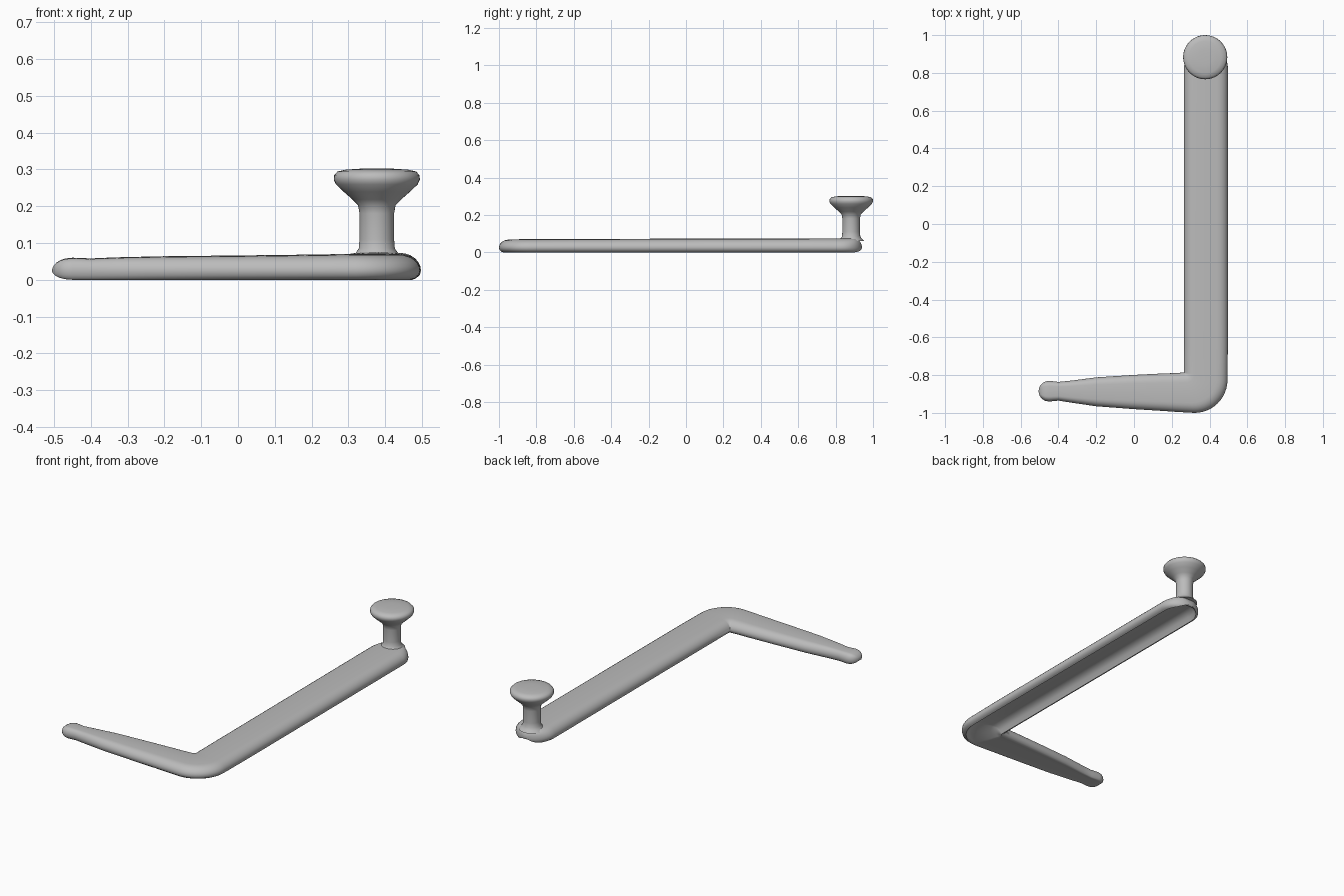
import bpy, bmesh
from math import sin, cos, pi, sqrt, radians

cube = bpy.data.objects.get("Cube")
if cube:
    bpy.data.objects.remove(cube, do_unlink=True)

grey = bpy.data.materials.new("plain grey")
grey.use_nodes = True
COLOUR = (0.5, 0.5, 0.5, 1)
grey.diffuse_color = COLOUR
grey.node_tree.nodes["Principled BSDF"].inputs["Base Color"].default_value = COLOUR


def loft(name, rings):
    """Skin a list of closed rings and cap both ends."""
    bm = bmesh.new()
    loops = [[bm.verts.new(p) for p in ring] for ring in rings]
    n = len(rings[0])
    for a, b in zip(loops, loops[1:]):
        for i in range(n):
            j = (i + 1) % n
            bm.faces.new((a[i], a[j], b[j], b[i]))
    bm.faces.new(loops[0])
    bm.faces.new(loops[-1])
    bmesh.ops.remove_doubles(bm, verts=bm.verts, dist=0.0003)
    bmesh.ops.recalc_face_normals(bm, faces=bm.faces)
    mesh = bpy.data.meshes.new(name)
    bm.to_mesh(mesh)
    bm.free()
    mesh.materials.append(grey)
    obj = bpy.data.objects.new(name, mesh)
    bpy.context.collection.objects.link(obj)
    bpy.ops.object.select_all(action='DESELECT')
    obj.select_set(True)
    bpy.context.view_layer.objects.active = obj
    bpy.ops.object.shade_smooth_by_angle(angle=radians(50))
    return obj


def section(left, right, height, groove, k=1):
    """Rounded bar section between two edge points, with a groove beneath."""
    low = 0.025
    outline = [(0.06, 0.004), (0.015, 0.012), (0, low)]
    for i in range(1, 7):                       # rounded shoulder
        a = i * pi / 12
        outline.append((0.25 * (1 - cos(a)), low + (height - low) * 0.96 * sin(a)))
    half = outline + [(0.38, height * 0.99)]
    pts = half + [(0.5, height)] + [(1 - t, z) for t, z in reversed(half)]
    # underside, back from the right rim to the left rim
    under = [(0.1, 0), (0.15, groove * 0.5), (0.22, groove * 0.9), (0.35, groove)]
    pts += [(1 - t, z) for t, z in under] + list(reversed(under))
    return [(left[0] + (right[0] - left[0]) * t,
             left[1] + (right[1] - left[1]) * t,
             low + (z - low) * k) for t, z in pts]


rings = []

# Short arm: rounded tip, slight neck, then widening to the corner
TIP, R = -0.505, 0.055
for a in (0, 0.2, 0.4, 0.65, 0.9, 1.2, pi / 2):
    x, w = TIP + R * (1 - cos(a)), R * sin(a)
    rings.append(section((x, -0.885 + w), (x, -0.885 - w), 0.06, 0, sin(a)))
for x, inner, outer, height in ((-0.40, -0.836, -0.935, 0.058),
                                (-0.33, -0.829, -0.946, 0.061),
                                (-0.20, -0.812, -0.965, 0.064),
                                (0.00, -0.799, -0.980, 0.066),
                                (0.16, -0.791, -0.990, 0.068),
                                (0.23, -0.789, -0.995, 0.069)):
    rings.append(section((x, inner), (x, outer), height, 0.002))

# Corner: fan about the inner corner, sweeping the outer rounded edge
INNER = (0.265, -0.785)
for i in range(13):
    a = -pi / 2 + i * pi / 24
    outer = (0.32 + 0.175 * cos(a), -0.825 + 0.175 * sin(a))
    rings.append(section(INNER, outer, 0.07, 0.003 + 0.035 * i / 12))

# Long arm: straight channel with a half-round end
LEFT, RIGHT, END = 0.265, 0.497, 0.825
for i in range(1, 10):
    y = -0.785 + (END + 0.785) * i / 10
    rings.append(section((LEFT, y), (RIGHT, y), 0.071 + 0.004 * i / 9, 0.048))
mid, rad = (LEFT + RIGHT) / 2, (RIGHT - LEFT) / 2
for i in range(13):
    a = i * pi / 24
    y, w = END + rad * sin(a), rad * cos(a)
    d = min(1, rad * (1 - sin(a)) / 0.045)
    k = sqrt(max(0, 1 - (1 - d) ** 2))
    rings.append(section((mid - w, y), (mid + w, y), 0.075, 0.048 * d, k))
loft("bent_bar", rings)

# Knob: shaft flaring into a mushroom head
PROFILE = [(0.07, 0.06), (0.058, 0.072), (0.049, 0.085), (0.047, 0.11),
           (0.047, 0.18), (0.051, 0.203), (0.066, 0.218), (0.09, 0.239),
           (0.111, 0.259), (0.117, 0.272), (0.116, 0.284), (0.107, 0.294),
           (0.085, 0.299), (0.04, 0.302), (0.005, 0.302)]
SEG = 40
loft("knob", [[(0.377 + r * cos(2 * pi * i / SEG), 0.883 + r * sin(2 * pi * i / SEG), z)
               for i in range(SEG)] for r, z in PROFILE])
